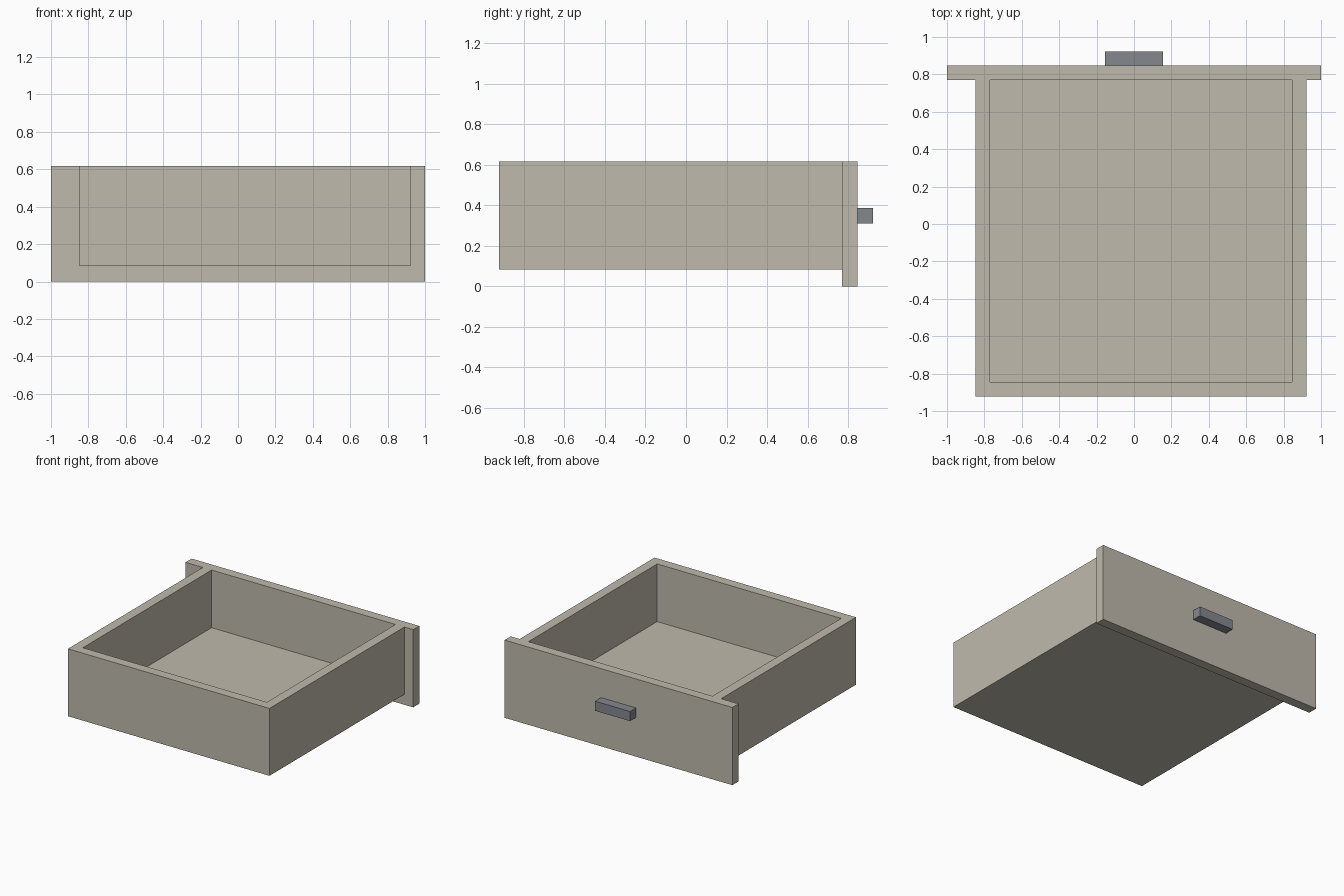
import bpy
import bmesh

cube = bpy.data.objects.get("Cube")
if cube:
    bpy.data.objects.remove(cube, do_unlink=True)


def material(name, colour):
    m = bpy.data.materials.new(name)
    m.use_nodes = True
    m.diffuse_color = (*colour, 1)
    bsdf = m.node_tree.nodes["Principled BSDF"]
    bsdf.inputs["Base Color"].default_value = (*colour, 1)
    bsdf.inputs["Roughness"].default_value = 0.8
    return m


beige = material("warm beige", (0.521, 0.491, 0.413))
grey = material("slate grey", (0.228, 0.244, 0.268))


def box(name, x, y, z, mat):
    """Axis-aligned box from its (min, max) range on each axis."""
    bm = bmesh.new()
    bmesh.ops.create_cube(bm, size=1)
    for v in bm.verts:
        v.co = [r[0] if c < 0 else r[1] for c, r in zip(v.co, (x, y, z))]
    mesh = bpy.data.meshes.new(name)
    bm.to_mesh(mesh)
    bm.free()
    mesh.materials.append(mat)
    ob = bpy.data.objects.new(name, mesh)
    bpy.context.collection.objects.link(ob)
    return ob


T = 0.077                      # board thickness
LEFT, RIGHT = 0.922, -0.848    # outer sides of the tray
FRONT, FACE = -0.922, 0.77     # tray end and inner side of the drawer face
BOTTOM, TOP = 0.082, 0.617

# Tray: floor, two sides and end wall
box("tray_floor", (RIGHT + T, LEFT - T), (FRONT + T, FACE), (BOTTOM, BOTTOM + T), beige)
box("right_side", (RIGHT, RIGHT + T), (FRONT, FACE), (BOTTOM, TOP), beige)
box("left_side", (LEFT - T, LEFT), (FRONT, FACE), (BOTTOM, TOP), beige)
box("end_wall", (RIGHT + T, LEFT - T), (FRONT, FRONT + T), (BOTTOM, TOP), beige)

# Overhanging drawer face and its pull
box("drawer_face", (-1, 1), (FACE, FACE + T), (0, TOP), beige)
box("pull_handle", (-0.154, 0.154), (FACE + T, 0.922), (0.311, 0.387), grey)
